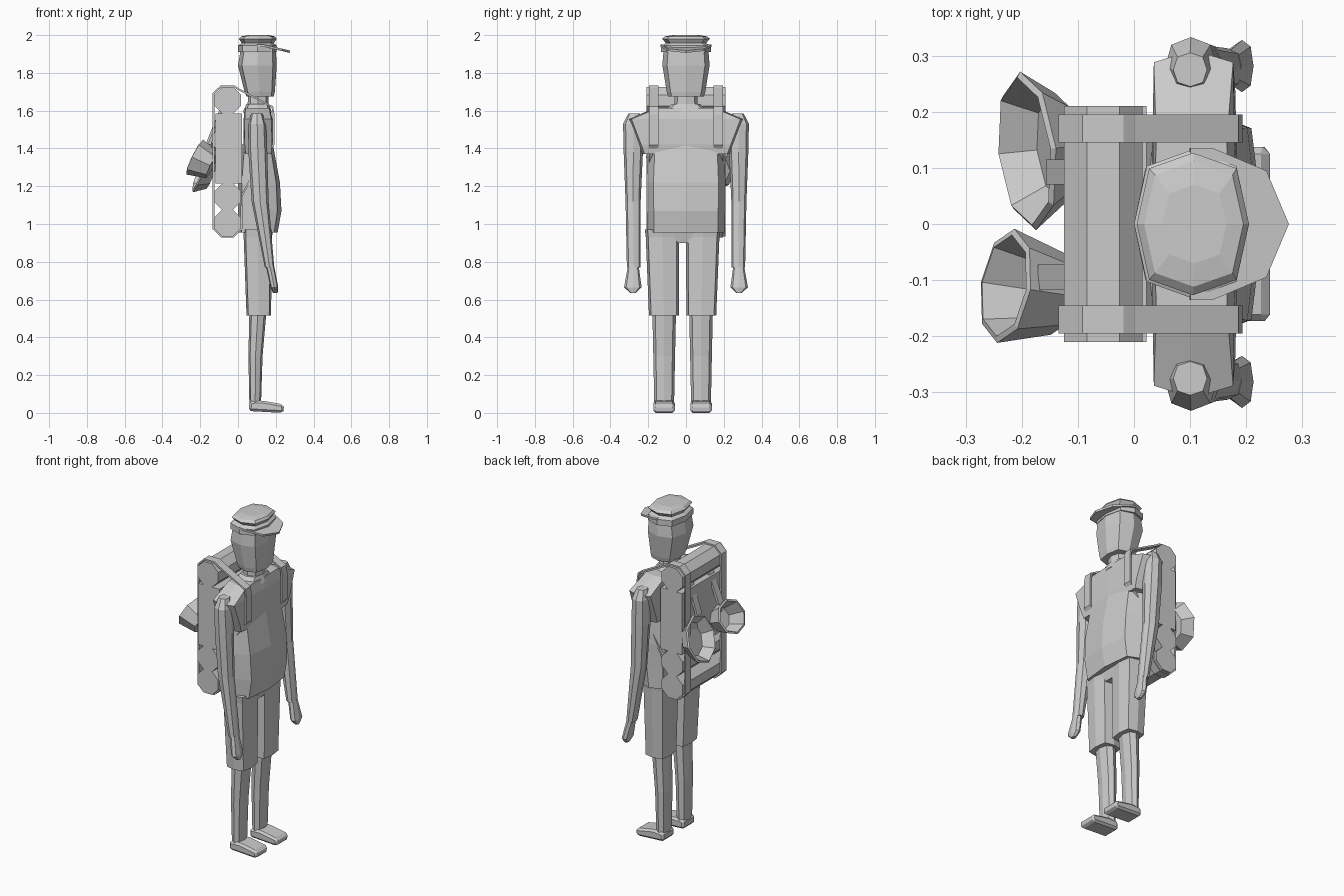
import bpy, bmesh, math
from mathutils import Matrix, Vector

if "Cube" in bpy.data.objects:
    bpy.data.objects.remove(bpy.data.objects["Cube"])


def finish(name, bm, solid=0.0):
    bmesh.ops.recalc_face_normals(bm, faces=bm.faces)
    me = bpy.data.meshes.new(name)
    bm.to_mesh(me)
    bm.free()
    ob = bpy.data.objects.new(name, me)
    bpy.context.collection.objects.link(ob)
    if solid:
        m = ob.modifiers.new("thickness", 'SOLIDIFY')
        m.thickness = solid
        m.offset = 0
    return ob


def loft(name, rings, k=0.75, top=True, solid=0.0, matrix=None):
    """Eight-sided sections (z, x_min, x_max, y_min, y_max); k squares the corners."""
    bm = bmesh.new()
    loops = []
    unit = [(1, 0), (k, k), (0, 1), (-k, k), (-1, 0), (-k, -k), (0, -1), (k, -k)]
    for z, x0, x1, y0, y1 in rings:
        loops.append([bm.verts.new(((x0 + x1) / 2 + u * (x1 - x0) / 2,
                                    (y0 + y1) / 2 + v * (y1 - y0) / 2, z)) for u, v in unit])
    for a, b in zip(loops, loops[1:]):
        for i in range(8):
            j = (i + 1) % 8
            bm.faces.new((a[i], a[j], b[j], b[i]))
    bm.faces.new(loops[0])
    if top:
        bm.faces.new(loops[-1])
    if matrix:
        bm.transform(matrix)
    return finish(name, bm, solid)


def extrude_y(name, profile, y0, y1, bevel=0.0):
    """Closed xz outline extruded along y."""
    bm = bmesh.new()
    f = bm.faces.new([bm.verts.new((x, y0, z)) for x, z in profile])
    r = bmesh.ops.extrude_face_region(bm, geom=[f])
    bmesh.ops.translate(bm, verts=[v for v in r['geom'] if isinstance(v, bmesh.types.BMVert)],
                        vec=(0, y1 - y0, 0))
    if bevel:
        bmesh.ops.bevel(bm, geom=bm.edges[:], offset=bevel, segments=1, affect='EDGES')
    return finish(name, bm)


def ribbon(name, path, y0, y1, thick=0.01):
    bm = bmesh.new()
    rows = [(bm.verts.new((x, y0, z)), bm.verts.new((x, y1, z))) for x, z in path]
    for a, b in zip(rows, rows[1:]):
        bm.faces.new((a[0], a[1], b[1], b[0]))
    return finish(name, bm, thick)


def bar(name, a, b, w, t):
    """Flat bar from a to b."""
    a, b = Vector(a), Vector(b)
    d = b - a
    bm = bmesh.new()
    bmesh.ops.create_cube(bm, size=1)
    bm.transform(Matrix.Translation((a + b) / 2)
                 @ Matrix.Rotation(math.atan2(d.x, d.z), 4, 'Y')
                 @ Matrix.Diagonal((t, w, d.length, 1)))
    return finish(name, bm)


# Head and neck
loft("head", [(1.675, .045, .19, -.095, .095), (1.70, .035, .195, -.102, .102),
              (1.84, .0, .205, -.125, .125), (1.93, .015, .2, -.118, .118)], .8)
loft("neck", [(1.56, .045, .165, -.065, .065), (1.69, .055, .16, -.06, .06)])

# Cap: band, crown and sloping brim
loft("cap", [(1.91, .0, .205, -.132, .132), (1.945, .0, .205, -.132, .132),
             (1.957, .02, .19, -.105, .105), (1.98, .005, .205, -.127, .127),
             (1.993, .018, .195, -.112, .112), (2.0, .05, .165, -.07, .07)], .78)
bm = bmesh.new()
brim = [(.10, .135, 1.945), (.14, .135, 1.943), (.235, .095, 1.922), (.275, 0, 1.912),
        (.235, -.095, 1.922), (.14, -.135, 1.943), (.10, -.135, 1.945)]
bm.faces.new([bm.verts.new(p) for p in brim])
finish("cap_brim", bm, 0.012)

# Torso: loose shirt and shoulder yoke
loft("shirt", [(.955, .0, .21, -.205, .205), (1.07, .0, .23, -.208, .208),
               (1.22, .0, .222, -.21, .21), (1.42, .02, .185, -.2, .2)], .82)
loft("shoulders", [(1.37, .035, .18, -.235, .235), (1.42, .03, .186, -.255, .255),
                   (1.555, .03, .182, -.31, .31), (1.615, .035, .17, -.16, .16)], .93)
loft("shirt_collar", [(1.59, .025, .18, -.12, .12), (1.635, .045, .165, -.075, .075)], .8)

for s, side in ((-1, "right"), (1, "left")):
    def at(rings, c):
        return [(z, x0, x1, c + s * i if s > 0 else c - o, c + s * o if s > 0 else c - i)
                for z, x0, x1, i, o in rings]

    # Arms and hands
    loft(side + "_arm", at([(.77, .142, .192, .24, .313), (1.12, .072, .162, .24, .32),
                            (1.38, .055, .155, .228, .33), (1.53, .055, .148, .225, .333),
                            (1.585, .07, .13, .245, .305)], 0), .75)
    loft(side + "_hand", at([(.635, .185, .21, .265, .295), (.665, .172, .213, .235, .328),
                             (.775, .148, .192, .25, .308)], 0))

    # Legs, shorts and shoes
    c = -.018
    loft(side + "_shorts_leg", at([(.515, .045, .175, .02, .178), (.93, .03, .18, .018, .195),
                                   (.97, .03, .185, .015, .2)], c), .85)
    loft(side + "_leg", at([(.05, .06, .122, .045, .15), (.3, .055, .13, .04, .155),
                            (.53, .06, .15, .035, .16)], c), .75)
    y = c + s * .098
    extrude_y(side + "_shoe", [(.057, .01), (.235, 0), (.246, .018), (.238, .045),
                               (.13, .065), (.06, .062)], y - .057, y + .057, .012)

    # Shoulder strap running over the chest, round the rolls and back under the pack
    ya, yb = sorted((s * .145, s * .195))
    ribbon(side + "_strap", [(.02, 1.15), (.1, 1.3), (.188, 1.42), (.188, 1.58), (.182, 1.62),
                             (.0, 1.715), (-.02, 1.729), (-.09, 1.729), (-.13, 1.69),
                             (-.13, .975), (-.088, .934), (-.024, .934), (.018, .975),
                             (.018, 1.1)], ya, yb)

extrude_y("crotch", [(.045, .9), (.165, .9), (.18, .97), (.03, .97)], -.06, .045)

# Backpack and three octagonal bedrolls
extrude_y("backpack", [(-.12, 1.215), (.022, 1.215), (.022, 1.585), (-.12, 1.585)], -.21, .21)
for name, z in (("top_roll", 1.655), ("middle_roll", 1.145), ("bottom_roll", 1.005)):
    r = .07 / math.cos(math.pi / 8)
    extrude_y(name, [(-.055 + r * math.cos((i + .5) * math.pi / 4),
                      z + r * math.sin((i + .5) * math.pi / 4)) for i in range(8)], -.21, .21)

# Hanging pan and pot, open mouths turned backwards
for name, pos, tilt, turn, r, base, depth, grip in (
        ("pan", (-.192, .13, 1.302), -1.21, .1, .137, .095, .06, ((-.15, .105), (-.085, .08))),
        ("pot", (-.23, -.11, 1.355), -1.12, -.15, .097, .07, .1, ((-.165, -.1), (-.085, -.09)))):
    m = Matrix.Translation(pos) @ Matrix.Rotation(turn, 4, 'Z') @ Matrix.Rotation(tilt, 4, 'Y')
    loft(name, [(-depth, -base, base, -base, base), (0, -r, r, -r, r)],
         .71, False, .012, m)
    (xa, ya), (xb, yb) = grip
    bar(name + "_handle", (xa, (ya + yb) / 2, 1.42), (xb, (ya + yb) / 2, 1.62), .045, .014)
